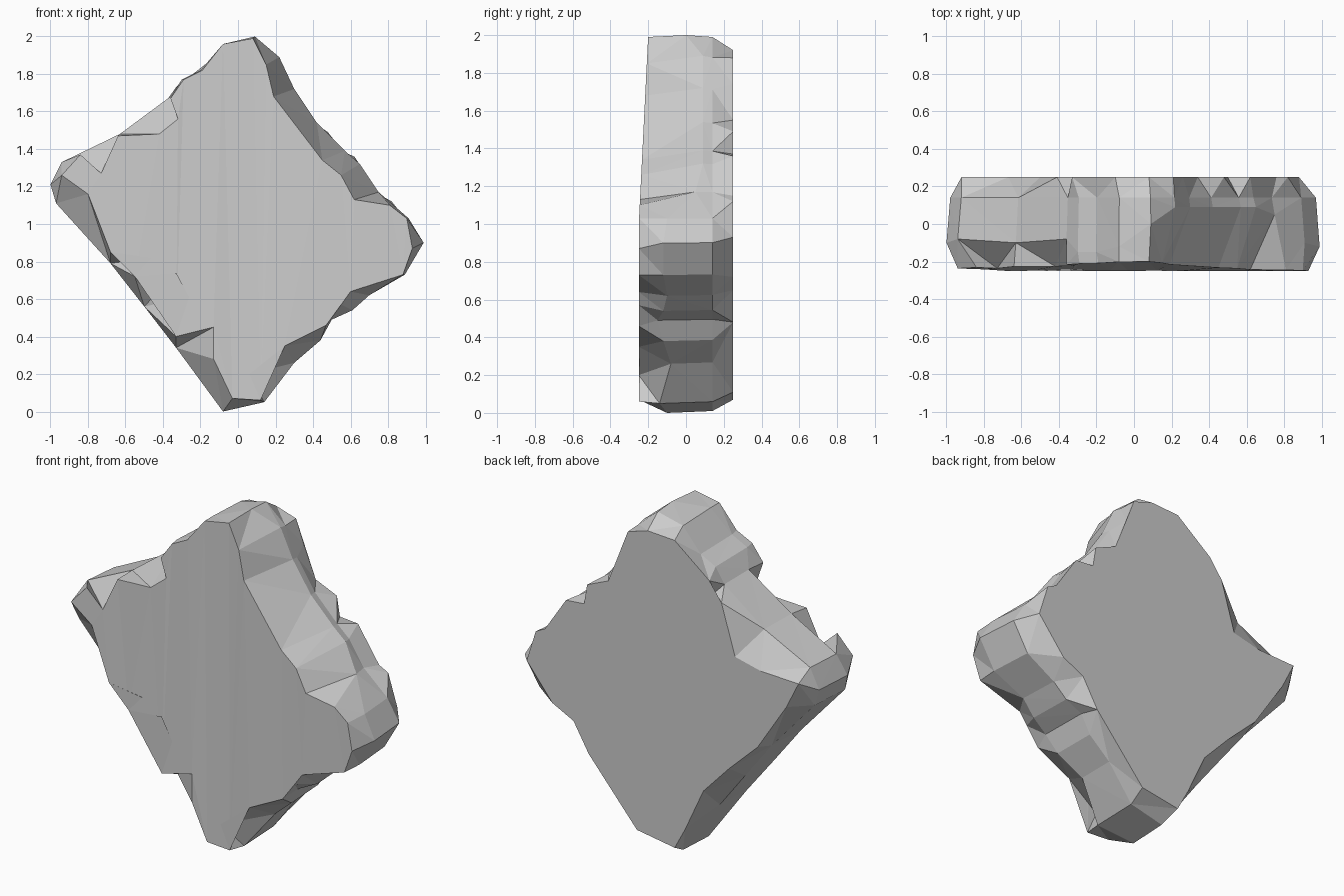
import bpy, bmesh

# Chipped rim of the front face (x, z), clockwise from the top
front = [(0.08, 1.99), (0.15, 1.85), (0.19, 1.68), (0.45, 1.34), (0.55, 1.26),
         (0.62, 1.13), (0.81, 1.10), (0.90, 1.03), (0.93, 0.87), (0.88, 0.73),
         (0.60, 0.64), (0.55, 0.57), (0.47, 0.46), (0.25, 0.35), (0.06, 0.20),
         (0.12, 0.06), (-0.03, 0.07), (-0.13, 0.28), (-0.13, 0.45), (-0.33, 0.40),
         (-0.26, 0.61), (-0.33, 0.74), (-0.55, 0.72), (-0.46, 0.82), (-0.68, 0.85),
         (-0.80, 1.16), (-0.94, 1.26), (-0.84, 1.37), (-0.73, 1.27), (-0.64, 1.47),
         (-0.42, 1.48), (-0.32, 1.56), (-0.36, 1.67), (-0.29, 1.77), (-0.19, 1.82),
         (-0.08, 1.96)]

# Outermost outline (x, z) with the depth where the front chips end
outer = [(0.09, 2.00, 0.00), (0.22, 1.89, 0.09), (0.30, 1.72, 0.09), (0.42, 1.54, 0.09),
         (0.57, 1.39, 0.09), (0.65, 1.32, 0.09), (0.75, 1.17, 0.05), (0.91, 1.03, -0.10),
         (0.99, 0.90, -0.12), (0.89, 0.73, -0.12), (0.70, 0.62, -0.10), (0.61, 0.54, -0.12),
         (0.50, 0.49, -0.15), (0.44, 0.38, -0.12), (0.30, 0.26, -0.08), (0.14, 0.05, -0.14),
         (-0.08, 0.00, -0.10), (-0.33, 0.34, -0.10), (-0.50, 0.56, -0.12), (-0.68, 0.79, -0.12),
         (-0.97, 1.11, -0.12), (-1.00, 1.21, -0.10), (-0.94, 1.33, -0.08), (-0.63, 1.48, -0.10),
         (-0.36, 1.68, -0.08), (-0.30, 1.77, -0.15), (-0.20, 1.82, -0.15), (-0.08, 1.96, -0.12)]

# Rim of the back face (x, z)
back = [(0.08, 1.92), (0.21, 1.88), (0.26, 1.74), (0.34, 1.55), (0.48, 1.49),
        (0.50, 1.37), (0.62, 1.36), (0.76, 1.15), (0.82, 1.12), (0.88, 0.93),
        (0.71, 0.72), (0.57, 0.65), (0.47, 0.48), (0.15, 0.11), (-0.10, 0.07),
        (-0.17, 0.20), (-0.29, 0.46), (-0.46, 0.64), (-0.65, 0.82), (-0.84, 1.11),
        (-0.92, 1.27), (-0.67, 1.28), (-0.50, 1.32), (-0.41, 1.62), (-0.27, 1.57),
        (-0.33, 1.73), (-0.10, 1.91)]

bm = bmesh.new()


def ring(points):
    return [bm.verts.new(p) for p in points]


def zip_rings(a, b):
    """Bridge two closed rings with triangles, taking the shorter diagonal."""
    i = j = 0
    while i < len(a) or j < len(b):
        p, q = a[i % len(a)], b[j % len(b)]
        pn, qn = a[(i + 1) % len(a)], b[(j + 1) % len(b)]
        step_a = j == len(b) or (i < len(a) and (pn.co - q.co).length < (qn.co - p.co).length)
        if step_a:
            bm.faces.new((p, pn, q))
            i += 1
        else:
            bm.faces.new((p, qn, q))
            j += 1


# Four rings through the thickness of the slab
rings = [ring((x, -0.25 + 0.05 * max(0, z - 1), z) for x, z in front),
         ring((x, y, z) for x, z, y in outer),
         ring((x * 0.98, 0.14, 1 + (z - 1) * 0.99) for x, z, y in outer),
         ring((x, 0.25, z) for x, z in back)]
zip_rings(rings[0], rings[1])
n = len(outer)
for k in range(n):
    bm.faces.new((rings[1][k], rings[1][(k + 1) % n], rings[2][(k + 1) % n], rings[2][k]))
zip_rings(rings[2], rings[3])

# Flat front and back
bm.faces.new(rings[0])
bm.faces.new(rings[3])
bmesh.ops.triangulate(bm, faces=bm.faces[:])
bmesh.ops.recalc_face_normals(bm, faces=bm.faces[:])

mesh = bpy.data.meshes.new("rock_slab")
bm.to_mesh(mesh)
bm.free()
slab = bpy.data.objects.new("rock_slab", mesh)
bpy.context.collection.objects.link(slab)
